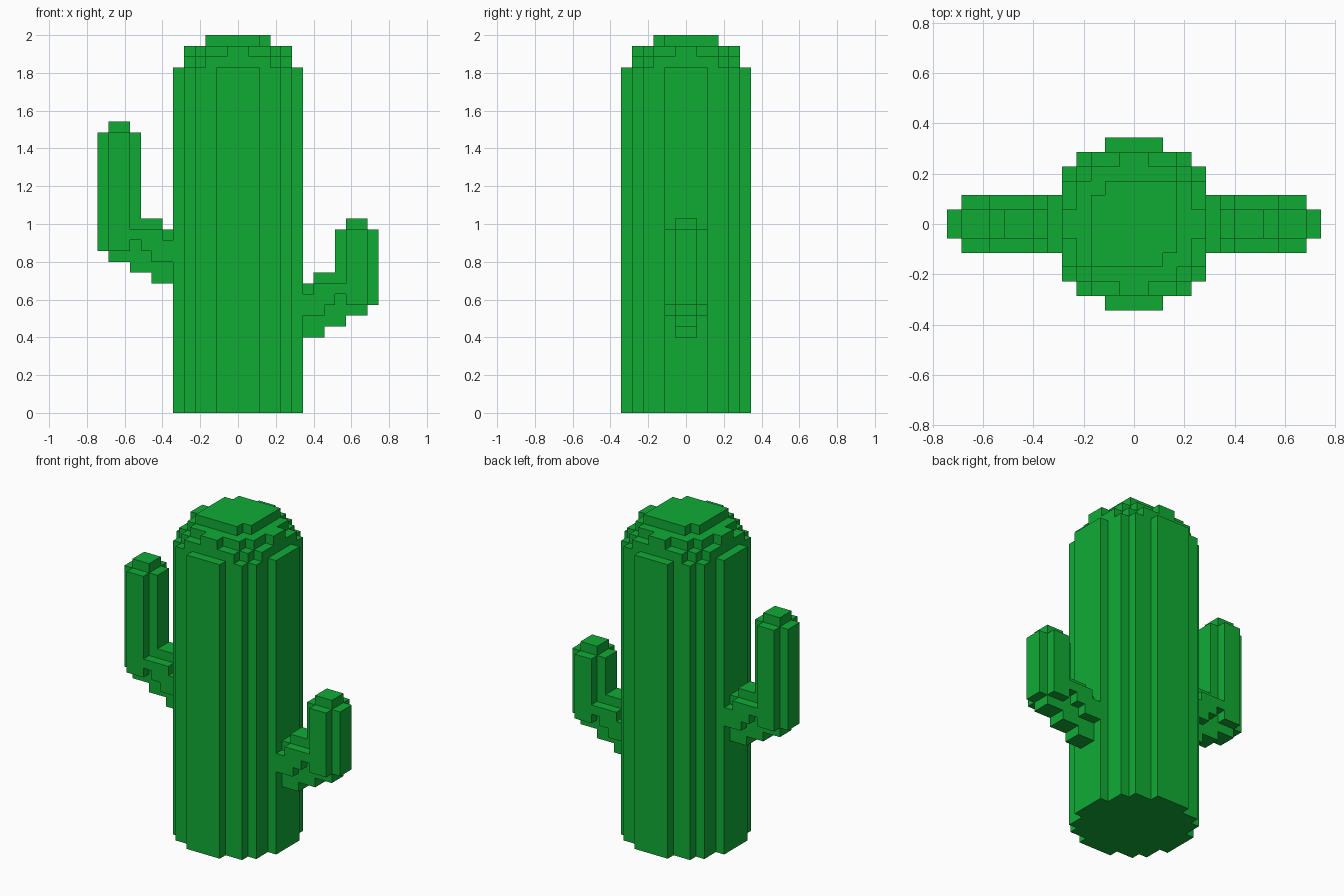
import bpy, bmesh

if "Cube" in bpy.data.objects:
    bpy.data.objects.remove(bpy.data.objects["Cube"])

U = 2 / 35  # edge of one block

green = bpy.data.materials.new("cactus green")
green.diffuse_color = (0.005, 0.41, 0.036, 1)
green.use_nodes = True
green.node_tree.nodes["Principled BSDF"].inputs["Base Color"].default_value = green.diffuse_color


def ring(i):
    """Distance index from the centre: cells -1 and 0 are 0, and so on."""
    return i if i >= 0 else -i - 1


def disc(halves, z0, z1):
    """Stepped round slab; halves[k] is the half width of row k from the centre."""
    return {(x, y, z)
            for y in range(-len(halves), len(halves))
            for x in range(-halves[ring(y)], halves[ring(y)])
            for z in range(z0, z1)}


def arm(side, base, top):
    """Stepped elbow and upright column; side -1 is left, 1 is right."""
    # (bottom, top) above the base for each column going outward
    inner = {6: (0, 5), 7: (0, 6), 8: (1, 6), 9: (1, top), 10: (2, top),
             11: (2, top), 12: (3, top)}
    outer = {6: (2, 4), 7: (2, 5), 8: (3, 5), 9: (4, 5), 10: (3, top), 11: (3, top)}
    cells = set()
    for y in range(-2, 2):
        for x, (lo, hi) in (inner if ring(y) == 0 else outer).items():
            cap = 1 if ring(y) == 0 and x in (10, 11) else 0
            for z in range(lo, hi + cap):
                cells.add((x if side > 0 else -x - 1, y, z + base))
    return cells


# Trunk and domed crown
trunk = disc([6, 6, 5, 5, 4, 2], 0, 32)
crown = disc([5, 5, 5, 4, 3], 32, 33) | disc([5, 4, 4, 3, 1], 33, 34)
crown |= {c for c in disc([3, 3, 3], 34, 35) if c[:2] not in ((2, -3), (-3, 2))}

parts = {
    "trunk": trunk,
    "crown": crown,
    "left_arm": arm(-1, 12, 14),
    "right_arm": arm(1, 7, 10),
}
solid = set().union(*parts.values())


def build(name, cells):
    """Turn blocks into a mesh of exposed faces only, merged into flat panels."""
    bm = bmesh.new()
    verts = {}

    def vert(p):
        if p not in verts:
            verts[p] = bm.verts.new([c * U for c in p])
        return verts[p]

    for c in sorted(cells):
        for a in range(3):
            for s in (0, 1):
                n = list(c)
                n[a] += 2 * s - 1
                if tuple(n) in solid:
                    continue
                quad = []
                for u, v in ((0, 0), (1, 0), (1, 1), (0, 1)):
                    p = list(c)
                    p[a] += s
                    p[(a + 1) % 3] += u
                    p[(a + 2) % 3] += v
                    quad.append(vert(tuple(p)))
                bm.faces.new(quad if s else quad[::-1])
    bmesh.ops.dissolve_limit(bm, angle_limit=0.01, verts=bm.verts[:], edges=bm.edges[:])
    mesh = bpy.data.meshes.new(name)
    bm.to_mesh(mesh)
    bm.free()
    mesh.materials.append(green)
    bpy.context.collection.objects.link(bpy.data.objects.new(name, mesh))


for name, cells in parts.items():
    build(name, cells)
